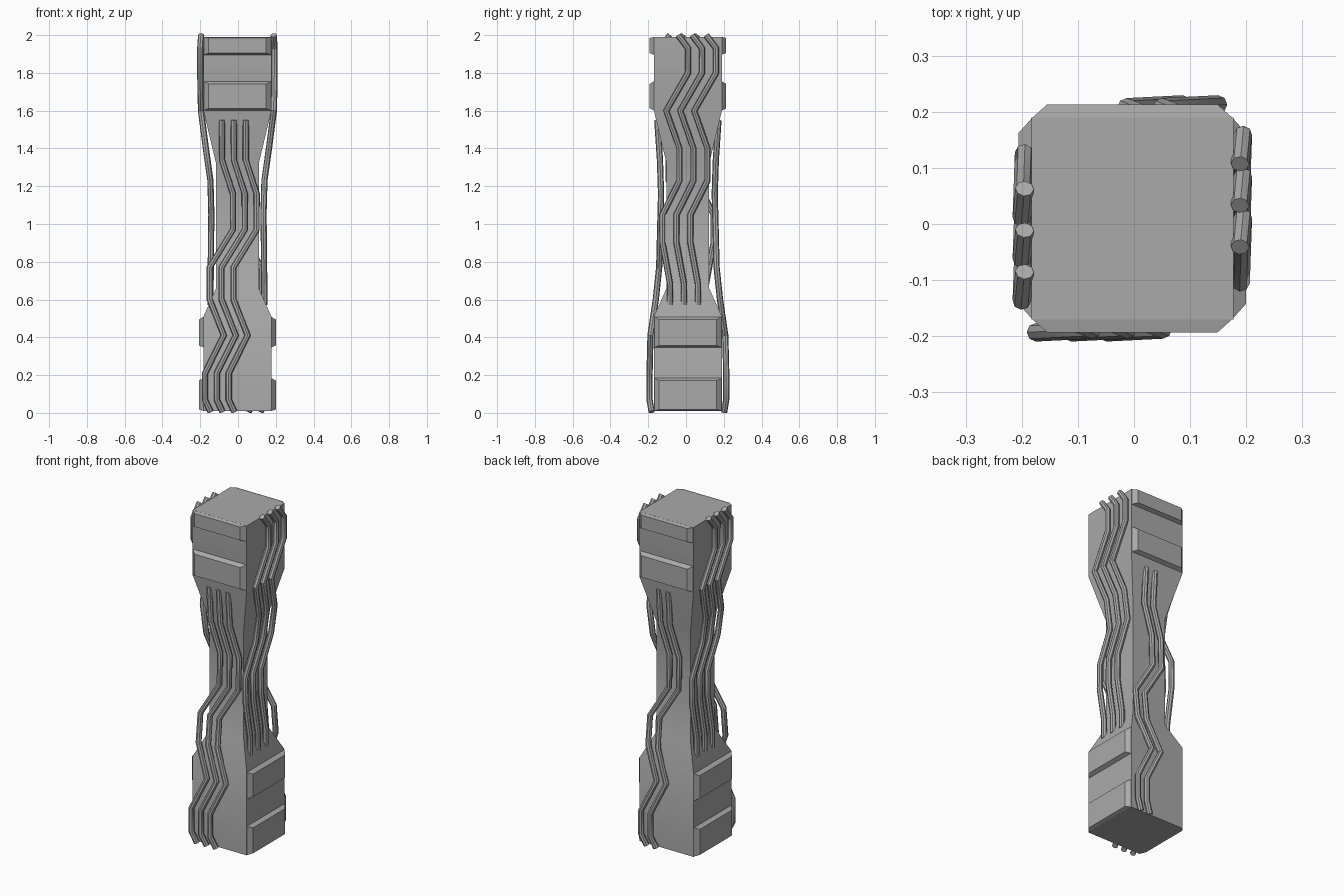
import bpy, bmesh

if "Cube" in bpy.data.objects:
    bpy.data.objects.remove(bpy.data.objects["Cube"])

grey = bpy.data.materials.new("stone_grey")
grey.diffuse_color = (0.4, 0.4, 0.4, 1)
grey.use_nodes = True
grey.node_tree.nodes["Principled BSDF"].inputs["Base Color"].default_value = grey.diffuse_color
CX, CY = -0.003, 0.01          # centre of the column core


def finish(ob, angle=0.52):
    ob.data.materials.clear()
    ob.data.materials.append(grey)
    bpy.ops.object.select_all(action='DESELECT')
    ob.select_set(True)
    bpy.context.view_layer.objects.active = ob
    bpy.ops.object.shade_smooth_by_angle(angle=angle)


def loft(name, rings):
    """Solid through a stack of four-cornered rings."""
    bm = bmesh.new()
    loops = [[bm.verts.new(p) for p in ring] for ring in rings]
    for a, b in zip(loops, loops[1:]):
        for i in range(4):
            j = (i + 1) % 4
            bm.faces.new((a[i], a[j], b[j], b[i]))
    bm.faces.new(loops[0][::-1])
    bm.faces.new(loops[-1])
    bmesh.ops.recalc_face_normals(bm, faces=bm.faces)
    me = bpy.data.meshes.new(name)
    bm.to_mesh(me)
    bm.free()
    ob = bpy.data.objects.new(name, me)
    bpy.context.collection.objects.link(ob)
    finish(ob)


# waisted square column: (height, half width)
core = [(0.01, 0.18), (0.51, 0.18), (0.66, 0.113), (1.32, 0.113),
        (1.6, 0.18), (1.99, 0.18)]
loft("column_core", [[(CX + sx * w, CY + sy * w, z) for sx, sy in
                      ((-1, -1), (1, -1), (1, 1), (-1, 1))] for z, w in core])


# chamfered plates: front and back at the top, both sides at the bottom
def plate(name, axis, side, z0, z1, dz0, dz1):
    rings = []
    for depth, inset, k in ((0.178, 0, 0), (0.203, 0.028, 1)):
        w = 0.18 - inset
        ring = []
        for u, z in ((-w, z0 + k * dz0), (w, z0 + k * dz0),
                     (w, z1 - k * dz1), (-w, z1 - k * dz1)):
            p = (side * depth, u) if axis == 'x' else (u, side * depth)
            ring.append((CX + p[0], CY + p[1], z))
        rings.append(ring)
    loft(name, rings)


for side, tag in ((-1, "front"), (1, "back")):
    plate(f"{tag}_plate_upper", 'y', side, 1.895, 1.99, 0.01, 0.005)
    plate(f"{tag}_plate_lower", 'y', side, 1.6, 1.757, 0.012, 0.016)
for side, tag in ((-1, "left"), (1, "right")):
    plate(f"{tag}_plate_upper", 'x', side, 0.345, 0.51, 0.012, 0.016)
    plate(f"{tag}_plate_lower", 'x', side, 0.01, 0.185, 0.008, 0.014)


# zigzag cables: (sideways, height, distance from the column axis)
front_path = [(-.085, 1.55, .162), (-.085, 1.34, .148), (-.027, 1.16, .142),
              (-.027, .97, .147), (-.15, .77, .152), (-.15, .6, .17),
              (-.075, .41, .198), (-.175, .21, .203), (-.175, .07, .203),
              (-.145, .005, .192)]
side_path = [(.033, 2.0, .192), (.085, 1.93, .197), (.085, 1.8, .197),
             (-.03, 1.6, .193), (.04, 1.4, .167), (.04, 1.23, .143),
             (-.05, 1.05, .138), (-.05, .9, .14), (-.01, .68, .142),
             (-.01, .57, .142)]


def cable(name, points):
    cu = bpy.data.curves.new(name, 'CURVE')
    cu.dimensions = '3D'
    cu.bevel_depth = 0.0165
    cu.bevel_resolution = 2
    cu.use_fill_caps = True
    sp = cu.splines.new('POLY')
    sp.points.add(len(points) - 1)
    for sp_point, p in zip(sp.points, points):
        sp_point.co = (*p, 1)
    ob = bpy.data.objects.new(name, cu)
    bpy.context.collection.objects.link(ob)
    bpy.ops.object.select_all(action='DESELECT')
    ob.select_set(True)
    bpy.context.view_layer.objects.active = ob
    bpy.ops.object.convert(target='MESH')
    finish(bpy.context.view_layer.objects.active)


for i in range(3):
    o = 0.063 * i
    cable(f"front_cable_{i + 1}",
          [(u + o, CY - d, z) for u, z, d in front_path])
    if i < 2:
        cable(f"back_cable_{i + 1}",
              [(-u - o - 0.025, CY + d, z) for u, z, d in front_path])
    o = 0.074 * (i - 1)
    cable(f"right_cable_{i + 1}",
          [(CX + d, u + o, z) for u, z, d in side_path])
    cable(f"left_cable_{i + 1}",
          [(CX - d, 0.022 - u - o, z) for u, z, d in side_path])
